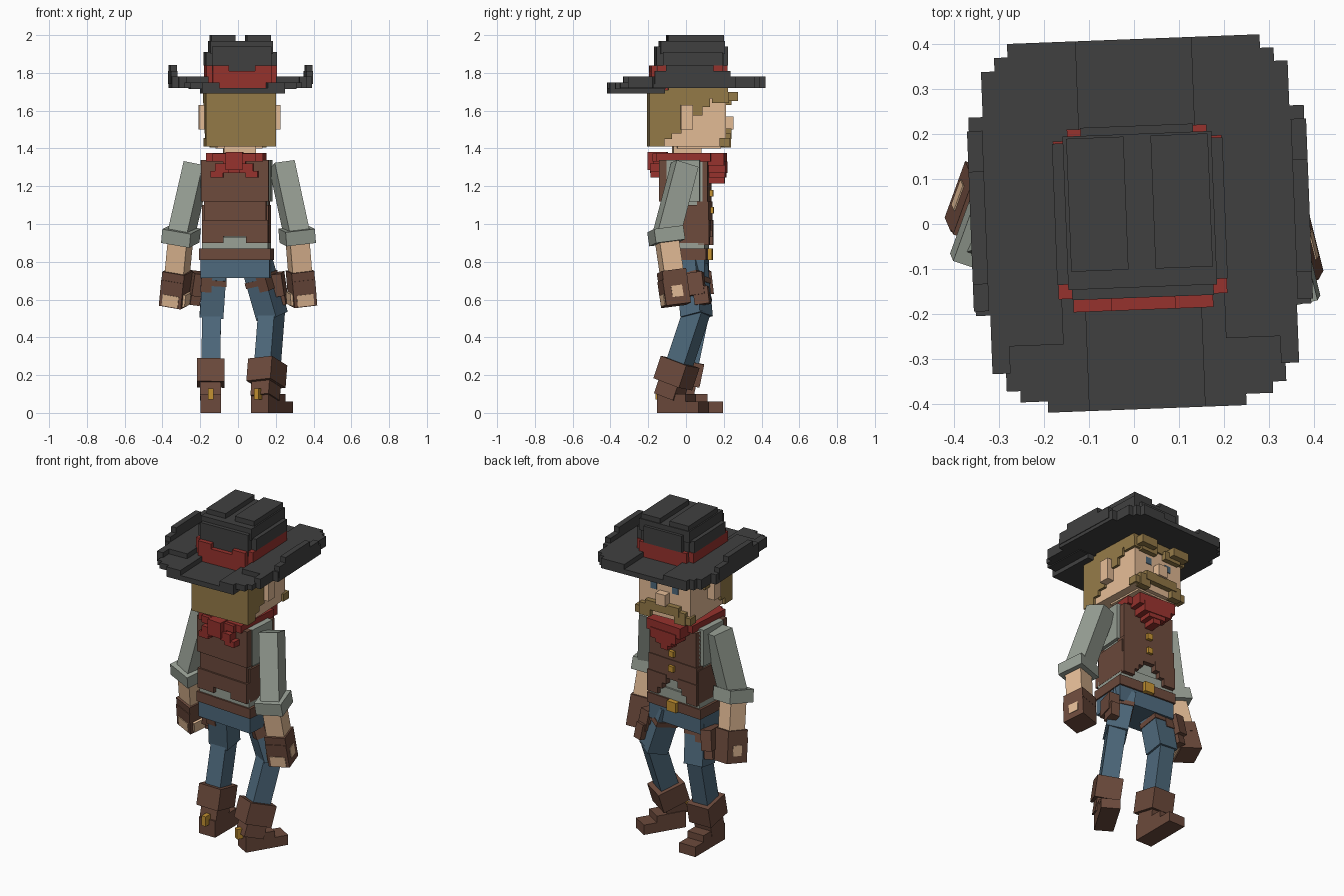
import bpy, bmesh, math
from mathutils import Matrix, Vector

if "Cube" in bpy.data.objects:
    bpy.data.objects.remove(bpy.data.objects["Cube"])


def material(name, rgb):
    lin = [((c / 255 + 0.055) / 1.055) ** 2.4 for c in rgb] + [1]
    m = bpy.data.materials.new(name)
    m.use_nodes = True
    m.diffuse_color = lin
    m.node_tree.nodes["Principled BSDF"].inputs["Base Color"].default_value = lin
    return m


hat = material("charcoal felt", (64, 64, 64))
red = material("red cloth", (150, 50, 45))
hair = material("sandy hair", (148, 122, 72))
skin = material("skin", (228, 188, 150))
shirt = material("grey shirt", (152, 160, 149))
brown = material("brown leather", (108, 74, 60))
denim = material("blue denim", (78, 105, 124))
gold = material("gold", (196, 146, 50))


def frame(x=0, y=0, yaw=0):
    return Matrix.Translation((x, y, 0)) @ Matrix.Rotation(math.radians(yaw), 4, 'Z')


def limb(a, b, yaw):
    """Frame at a whose -z axis points to b; returns it with the length."""
    a, b = Vector(a), Vector(b)
    z = (a - b).normalized()
    x = Vector((math.cos(math.radians(yaw)), math.sin(math.radians(yaw)), 0))
    y = z.cross(x).normalized()
    x = y.cross(z)
    m = Matrix((x, y, z)).transposed().to_4x4()
    m.translation = a
    return m, (a - b).length


def part(name, mat, boxes, m=Matrix()):
    """One object from boxes given as (x0, x1, y0, y1, z0, z1)."""
    bm = bmesh.new()
    for x0, x1, y0, y1, z0, z1 in boxes:
        t = Matrix.Translation(((x0 + x1) / 2, (y0 + y1) / 2, (z0 + z1) / 2))
        s = Matrix.Diagonal((x1 - x0, y1 - y0, z1 - z0, 1))
        bmesh.ops.create_cube(bm, size=1, matrix=m @ t @ s)
    me = bpy.data.meshes.new(name)
    bm.to_mesh(me)
    bm.free()
    me.materials.append(mat)
    ob = bpy.data.objects.new(name, me)
    bpy.context.collection.objects.link(ob)
    return ob


def wide(h, *rest):
    return (-h, h, *rest)


def pair(x0, x1, *rest):
    return [(x0, x1, *rest), (-x1, -x0, *rest)]


# Hat: the brim dips in the middle of the back and front
H = frame(0.014, 0, 2.2)
part("hat_brim", hat, [
    wide(.22, -.41, -.12, 1.69, 1.72), *pair(.128, .22, -.41, -.12, 1.70, 1.75),
    *pair(.128, .28, -.385, -.12, 1.715, 1.75), *pair(.128, .31, -.36, -.12, 1.72, 1.75),
    *pair(.18, .31, -.26, -.12, 1.72, 1.78), *pair(.3, .34, -.32, -.12, 1.72, 1.78),
    wide(.14, -.13, .41, 1.72, 1.75), *pair(.128, .28, -.13, .41, 1.72, 1.78),
    *pair(.128, .31, -.13, .38, 1.72, 1.78), *pair(.128, .34, -.13, .35, 1.72, 1.78),
    *pair(.3, .372, -.19, .25, 1.72, 1.78)], H)
part("hat_side_lips", hat, pair(.342, .376, -.18, .22, 1.74, 1.81)
     + pair(.342, .376, -.12, .13, 1.80, 1.843), H)
part("hat_band", red, [
    wide(.155, -.19, -.1, 1.71, 1.81), *pair(.07, .155, -.19, -.1, 1.81, 1.84),
    wide(.187, -.16, .19, 1.73, 1.84), wide(.155, .1, .215, 1.74, 1.84)], H)
part("hat_crown", hat, [
    wide(.189, -.128, .185, 1.84, 1.91), wide(.157, -.163, .192, 1.81, 1.94),
    wide(.125, .1, .218, 1.84, 1.94), wide(.165, -.14, .2, 1.90, 1.97),
    (-.157, -.03, -.10, .195, 1.95, 2.0), (.03, .157, -.10, .195, 1.95, 2.0)], H)

# Head
F = frame(0.008, 0, 2.2)
part("head", skin, [wide(.17, -.15, .205, 1.41, 1.71), wide(.12, -.05, .18, 1.40, 1.5)], F)
part("neck", skin, [wide(.085, -.07, .08, 1.3, 1.42)], F)
part("ears", skin, pair(.16, .215, -.035, .03, 1.5, 1.63), F)
part("nose", skin, [wide(.032, .19, .25, 1.5, 1.57)], F)
part("hair", hair, [
    wide(.186, -.2, -.12, 1.41, 1.715), wide(.186, -.2, -.03, 1.48, 1.71),
    wide(.186, -.2, -.08, 1.45, 1.5), wide(.186, -.1, .12, 1.62, 1.725),
    *pair(.16, .186, .03, .08, 1.575, 1.65), wide(.186, -.1, .215, 1.665, 1.73),
    *pair(.11, .186, .13, .22, 1.64, 1.70)], F)
part("eyebrows", hair, pair(.03, .14, .195, .235, 1.63, 1.68)
     + pair(.06, .17, .2, .27, 1.65, 1.70), F)
part("eyes", denim, pair(.05, .09, .2, .209, 1.57, 1.61), F)
part("moustache", hair, [wide(.11, .19, .237, 1.45, 1.505)]
     + pair(.08, .15, .19, .232, 1.405, 1.48) + pair(.14, .182, .17, .225, 1.41, 1.455), F)

# Torso and clothing
T = frame(-0.008, 0, -4)
part("shirt_body", shirt, [wide(.165, -.1, .1, .86, 1.33),
                           wide(.185, -.09, .085, 1.12, 1.34)], T)
part("shirt_hem", shirt, [wide(.175, -.11, .11, .87, .93)], T)
part("vest_back", brown, [
    wide(.178, -.13, -.07, 1.12, 1.34), wide(.165, -.12, -.06, 1.0, 1.13),
    wide(.175, -.13, -.06, .935, 1.02), *pair(.06, .175, -.13, -.06, .90, .94)], T)
part("vest_sides", brown, pair(.15, .176, -.1, .12, .90, 1.10), T)
part("vest_front", brown, [
    wide(.165, .07, .125, 1.1, 1.33), wide(.17, .07, .13, 1.0, 1.12),
    *pair(.04, .175, .07, .135, .965, 1.02), *pair(.07, .175, .07, .135, .93, .98),
    *pair(.10, .175, .07, .135, .89, .94)], T)
part("vest_buttons", gold, [wide(.017, .11, .145, 1.145, 1.18),
                            wide(.017, .11, .147, 1.055, 1.09)], T)
part("belt", brown, [wide(.19, -.12, .12, .81, .87)], T)
part("belt_buckle", gold, [wide(.032, .1, .14, .81, .87)], T)
part("pelvis", denim, [wide(.183, -.11, .11, .715, .82)], T)
part("bandana", red, [
    wide(.15, -.15, .14, 1.33, 1.375), wide(.115, -.17, .19, 1.33, 1.372),
    wide(.12, .1, .21, 1.31, 1.375), wide(.09, .1, .215, 1.27, 1.33),
    wide(.055, .1, .21, 1.245, 1.28), wide(.025, .1, .205, 1.215, 1.25)], T)
part("bandana_knot", red, [
    wide(.045, -.2, -.1, 1.285, 1.38), *pair(.03, .1, -.185, -.12, 1.27, 1.32),
    *pair(.06, .125, -.18, -.12, 1.245, 1.28), wide(.06, -.17, -.12, 1.27, 1.34)], T)


# Arms
def arm(side, shoulder, elbow, hand, yaw, s):
    m, n = limb(shoulder, elbow, yaw)
    part(side + "_sleeve", shirt, [wide(.055, -.062, .062, -n, .035)], m)
    m, n = limb(elbow, hand, yaw)
    part(side + "_cuff", shirt, [wide(.08, -.08, .08, -.04, .035)], m)
    part(side + "_forearm", skin, [wide(.053, -.053, .053, -n + .14, .02)], m)
    part(side + "_glove", brown, [wide(.062, -.07, .065, -n, -n + .14),
                                  wide(.062, -.066, .066, -n + .12, -n + .185)], m)
    inner = (-.075 * s, -.03 * s)
    part(side + "_thumb", skin, [(min(inner), max(inner), -.05, .05, -n + .01, -n + .075)], m)
    part(side + "_fingers", skin, [wide(.045, -.074, -.04, -n + .005, -n + .065)], m)
    outer = (.03 * s, .065 * s)
    part(side + "_knuckles", skin, [(min(outer), max(outer), -.03, .03, -n + .04, -n + .10)], m)


arm("left", (.24, -.015, 1.28), (.313, -.105, .94), (.343, -.05, .57), 14, 1)
arm("right", (-.224, .0, 1.28), (-.302, -.025, .94), (-.338, .06, .57), -20, -1)


# Legs, boots and spurs
def leg(side, hip, knee, ankle, yaw, s, heel, toe):
    m, n = limb(hip, knee, yaw)
    part(side + "_thigh", denim, [wide(.063, -.062, .062, -n - .01, .05)], m)
    outer = (.01 * s, .068 * s)
    part(side + "_thigh_strap", brown, [wide(.067, -.066, .066, -.06, -.03),
                                        (min(outer), max(outer), -.067, .067, -.095, -.01)], m)
    m, n = limb(knee, ankle, yaw)
    part(side + "_shin", denim, [wide(.05, -.058, .052, -n, .035)], m)
    part(side + "_boot_cuff", brown, [wide(.073, -.085, .08, -n - .01, -n + .115)], m)
    part(side + "_boot_shaft", brown, [wide(.055, -.062, .06, -n - .085, -n + .02)], m)
    f = frame(ankle[0], ankle[1], yaw)
    part(side + "_boot_foot", brown, [wide(.054, heel, toe - .08, 0, .10),
                                      wide(.054, 0, toe, 0, .06)], f)
    part(side + "_spur", gold, [wide(.014, heel - .035, heel + .01, .07, .13)], f)


leg("left", (.115, .035, .74), (.178, .055, .52), (.15, -.065, .16), -31, 1, -.07, .185)
leg("right", (-.125, .035, .74), (-.14, .07, .52), (-.145, -.005, .16), 0, -1, -.085, .2)

# Holsters
for side, s, front in (("left", 1, .05), ("right", -1, .09)):
    m, n = limb((.205 * s, .04, .74), (.23 * s, .06, .57), -10 * s)
    part(side + "_holster", brown, [wide(.032, -.05, front, -.12, .0),
                                    wide(.026, -.01, .07, -n, -.08)], m)
